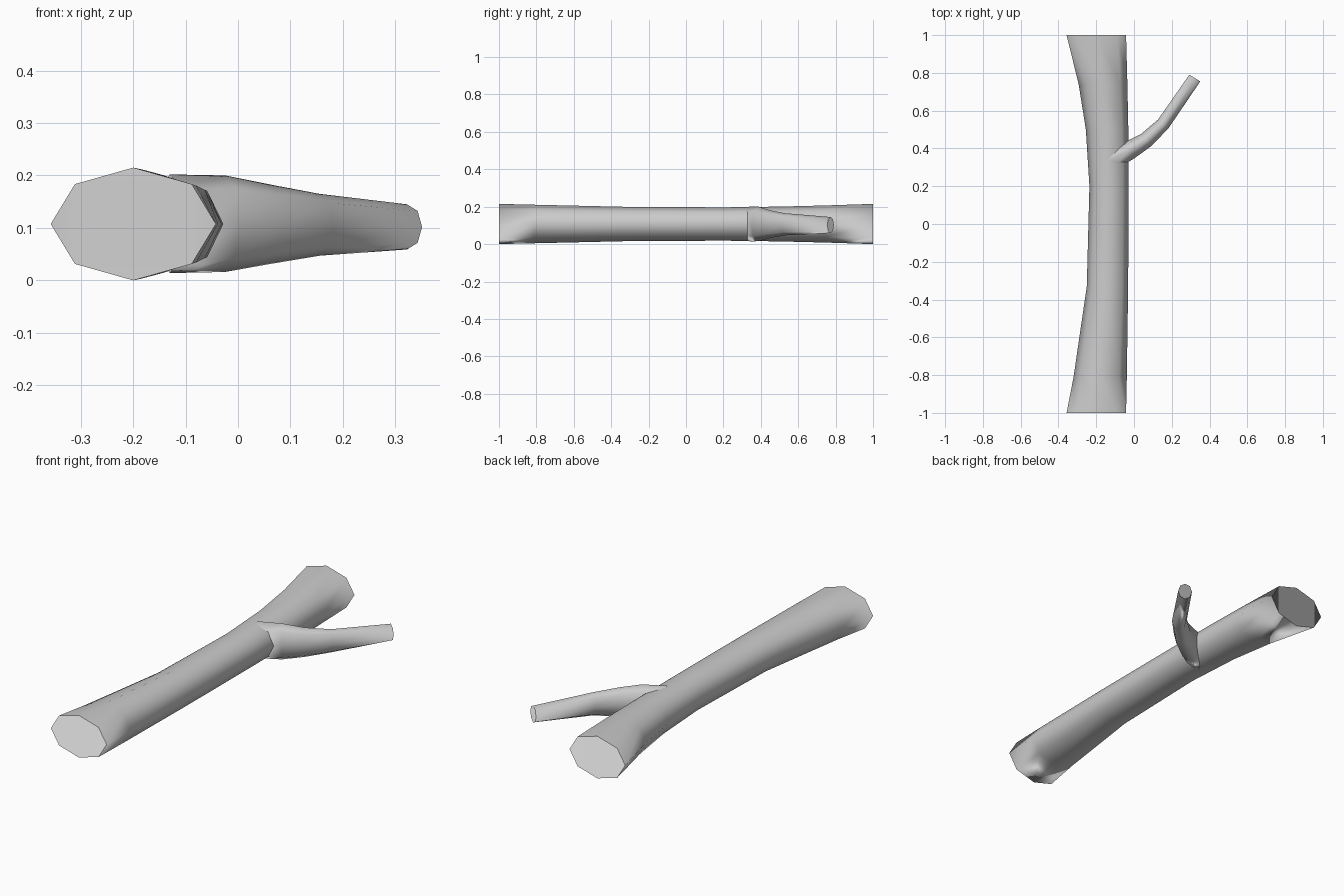
import bpy, bmesh, math
from mathutils import Vector

if "Cube" in bpy.data.objects:
    bpy.data.objects.remove(bpy.data.objects["Cube"])

SIDES = 8


def tube(name, sections):
    """Loft octagonal rings; section = (x, y, z, half width, half height, heading in degrees from +y)."""
    bm = bmesh.new()
    rings = []
    for x, y, z, w, h, heading in sections:
        a = math.radians(heading)
        side = Vector((math.cos(a), -math.sin(a), 0))
        ring = []
        for i in range(SIDES):
            t = 2 * math.pi * i / SIDES
            p = Vector((x, y, z)) + side * (w * math.cos(t))
            p.z += h * math.sin(t)
            ring.append(bm.verts.new(p))
        rings.append(ring)
    for a, b in zip(rings, rings[1:]):
        for i in range(SIDES):
            j = (i + 1) % SIDES
            bm.faces.new((a[i], a[j], b[j], b[i]))
    caps = [bm.faces.new(rings[0]), bm.faces.new(rings[-1])]
    # Inner cap rings give the sawn ends their soft rim
    bmesh.ops.inset_individual(bm, faces=caps, thickness=sections[-1][3] * 0.2)
    bmesh.ops.recalc_face_normals(bm, faces=bm.faces)
    for f in bm.faces:
        f.smooth = True
    mesh = bpy.data.meshes.new(name)
    bm.to_mesh(mesh)
    bm.free()
    obj = bpy.data.objects.new(name, mesh)
    bpy.context.collection.objects.link(obj)
    return obj


# Main log: (y, left x, right x, half height)
profile = [
    (-1.00, -0.357, -0.042, 0.1075),
    (-0.81, -0.320, -0.038, 0.103),
    (-0.33, -0.250, -0.031, 0.092),
    (0.20, -0.236, -0.028, 0.089),
    (0.50, -0.255, -0.030, 0.093),
    (0.74, -0.293, -0.035, 0.099),
    (1.00, -0.357, -0.042, 0.1075),
]
tube("log_trunk", [((l + r) / 2, y, 0.1075, (r - l) / 2, h, 0)
                   for y, l, r, h in profile])

# Side branch, rooted inside the log and curving out towards the back
tube("side_branch", [
    (-0.130, 0.340, 0.108, 0.062, 0.094, 62),
    (-0.025, 0.390, 0.108, 0.050, 0.092, 57),
    (0.065, 0.445, 0.107, 0.042, 0.075, 52),
    (0.155, 0.530, 0.106, 0.036, 0.059, 40),
    (0.322, 0.773, 0.102, 0.034, 0.043, 32),
])
